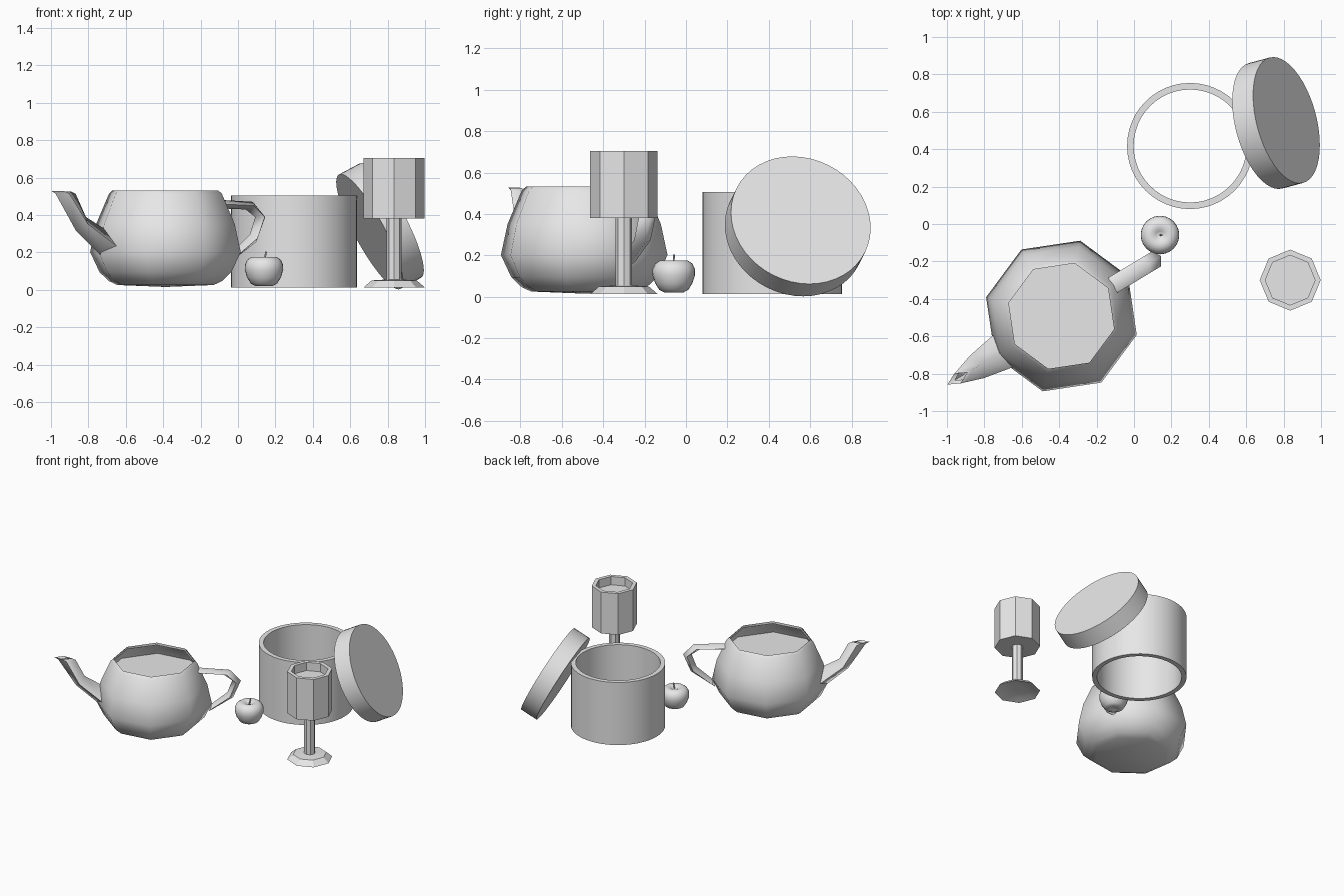
import bpy, bmesh, math
from mathutils import Vector

cube = bpy.data.objects.get("Cube")
if cube:
    bpy.data.objects.remove(cube, do_unlink=True)

grey = bpy.data.materials.new("plain_grey")
grey.use_nodes = True
grey.diffuse_color = (0.8, 0.8, 0.8, 1)
grey.node_tree.nodes["Principled BSDF"].inputs["Base Color"].default_value = (0.8, 0.8, 0.8, 1)


def finish(name, bm, loc, smooth=40):
    """Turn a bmesh into a placed, shaded object."""
    bmesh.ops.remove_doubles(bm, verts=bm.verts, dist=0.0001)
    bmesh.ops.recalc_face_normals(bm, faces=bm.faces)
    mesh = bpy.data.meshes.new(name)
    bm.to_mesh(mesh)
    bm.free()
    obj = bpy.data.objects.new(name, mesh)
    bpy.context.collection.objects.link(obj)
    obj.location = loc
    mesh.materials.append(grey)
    bpy.ops.object.select_all(action='DESELECT')
    obj.select_set(True)
    bpy.context.view_layer.objects.active = obj
    bpy.ops.object.shade_smooth_by_angle(angle=math.radians(smooth))
    return obj


def skin(rings):
    """Bridge rings of points into a tube of faces."""
    bm = bmesh.new()
    rows = [[bm.verts.new(p) for p in ring] for ring in rings]
    for a, b in zip(rows, rows[1:]):
        for i in range(len(a)):
            j = (i + 1) % len(a)
            bm.faces.new((a[i], a[j], b[j], b[i]))
    return bm


def lathe(name, profile, sides, loc, smooth=40):
    """Spin (radius, height) points around z."""
    turns = [2 * math.pi * i / sides for i in range(sides)]
    rings = [[(r * math.cos(t), r * math.sin(t), z) for t in turns] for r, z in profile]
    return finish(name, skin(rings), loc, smooth)


def bezier(points, t):
    a, b, c, d = (Vector(p) for p in points)
    s = 1 - t
    return a * s**3 + b * 3 * s * s * t + c * 3 * s * t * t + d * t**3


def diamond_tube(name, spans, loc):
    """Four-sided tube between an inner and an outer curve, with a half width."""
    rings = []
    for inner, outer, widths in spans:
        for t in (0, 0.5, 1):
            p, q = bezier(inner, t), bezier(outer, t)
            w = widths[0] + (widths[1] - widths[0]) * t
            m = (p + q) / 2
            rings.append([(p.x, 0, p.y), (m.x, w, m.y), (q.x, 0, q.y), (m.x, -w, m.y)])
    return finish(name, skin(rings), loc, 75)


# Teapot: eight-sided body, liquid surface, handle and spout
POT_AT = (-0.388, -0.492, 0.015)
body = lathe("teapot_body", [(1.4, 2.4), (1.4, 2.49), (1.5, 2.4), (1.84, 1.62), (2, 0.9),
             (1.75, 0.38), (1.5, 0.15), (1.28, 0.05), (0, 0)], 8, POT_AT, 50)
liquid = lathe("teapot_liquid", [(0, 1.95), (1.69, 1.95)], 8, POT_AT)
handle = diamond_tube("teapot_handle", [
    ([(1.6, 2.025), (2.3, 2.025), (2.7, 2.025), (2.7, 1.8)],
     [(1.5, 2.25), (2.5, 2.25), (3, 2.25), (3, 1.8)], (0.225, 0.225)),
    ([(2.7, 1.8), (2.7, 1.575), (2.5, 1.125), (2, 0.9)],
     [(3, 1.8), (3, 1.35), (2.65, 0.94), (1.9, 0.6)], (0.225, 0.225))], POT_AT)
spout = diamond_tube("teapot_spout", [
    ([(-1.7, 1.425), (-2.6, 1.425), (-2.3, 2.1), (-2.7, 2.4)],
     [(-1.7, 0.6), (-3.1, 0.825), (-2.4, 2.025), (-3.3, 2.4)], (0.495, 0.19)),
    ([(-2.7, 2.4), (-2.8, 2.475), (-2.9, 2.475), (-2.8, 2.4)],
     [(-3.3, 2.4), (-3.525, 2.49), (-3.45, 2.51), (-3.2, 2.4)], (0.19, 0.11))], POT_AT)
for part in (body, liquid, handle, spout):
    part.scale = (0.2075,) * 3
    part.rotation_euler.z = math.radians(31)

# Open-ended cylindrical pot
lathe("pot_wall", [(0.337, 0.012), (0.337, 0.505), (0.302, 0.505), (0.302, 0.012),
                   (0.337, 0.012)], 48, (0.30, 0.417, 0))

# Lid leaning against the pot
lid = lathe("pot_lid", [(0, 0), (0.347, 0), (0.347, -0.13), (0, -0.13)], 48, (0.815, 0.555, 0.37))
lid.rotation_mode = 'QUATERNION'
lid.rotation_quaternion = Vector((0.857, 0.23, 0.46)).to_track_quat('Z', 'Y')

# Eight-sided goblet with a hollow foot
GOBLET_AT = (0.835, -0.30, 0)
lathe("goblet", [(0, 0.035), (0.04, 0.035), (0.1, 0.035), (0.163, 0.013), (0.12, 0.05),
                 (0.04, 0.055), (0.04, 0.38), (0.163, 0.38), (0.163, 0.705),
                 (0.133, 0.705), (0.133, 0.64), (0, 0.64)], 8, GOBLET_AT, 30)

# Apple with a thin stalk
APPLE_AT = (0.139, -0.059, 0)
lathe("apple", [(0, 0.035), (0.025, 0.025), (0.045, 0.02), (0.07, 0.033), (0.09, 0.065),
                (0.103, 0.105), (0.102, 0.135), (0.09, 0.16), (0.068, 0.175),
                (0.045, 0.176), (0.022, 0.167), (0, 0.15)], 24, APPLE_AT, 80)
stalk = lathe("apple_stalk", [(0, 0), (0.004, 0), (0.005, 0.055), (0, 0.055)], 8,
              (0.139, -0.059, 0.15))
stalk.rotation_euler.y = math.radians(12)
